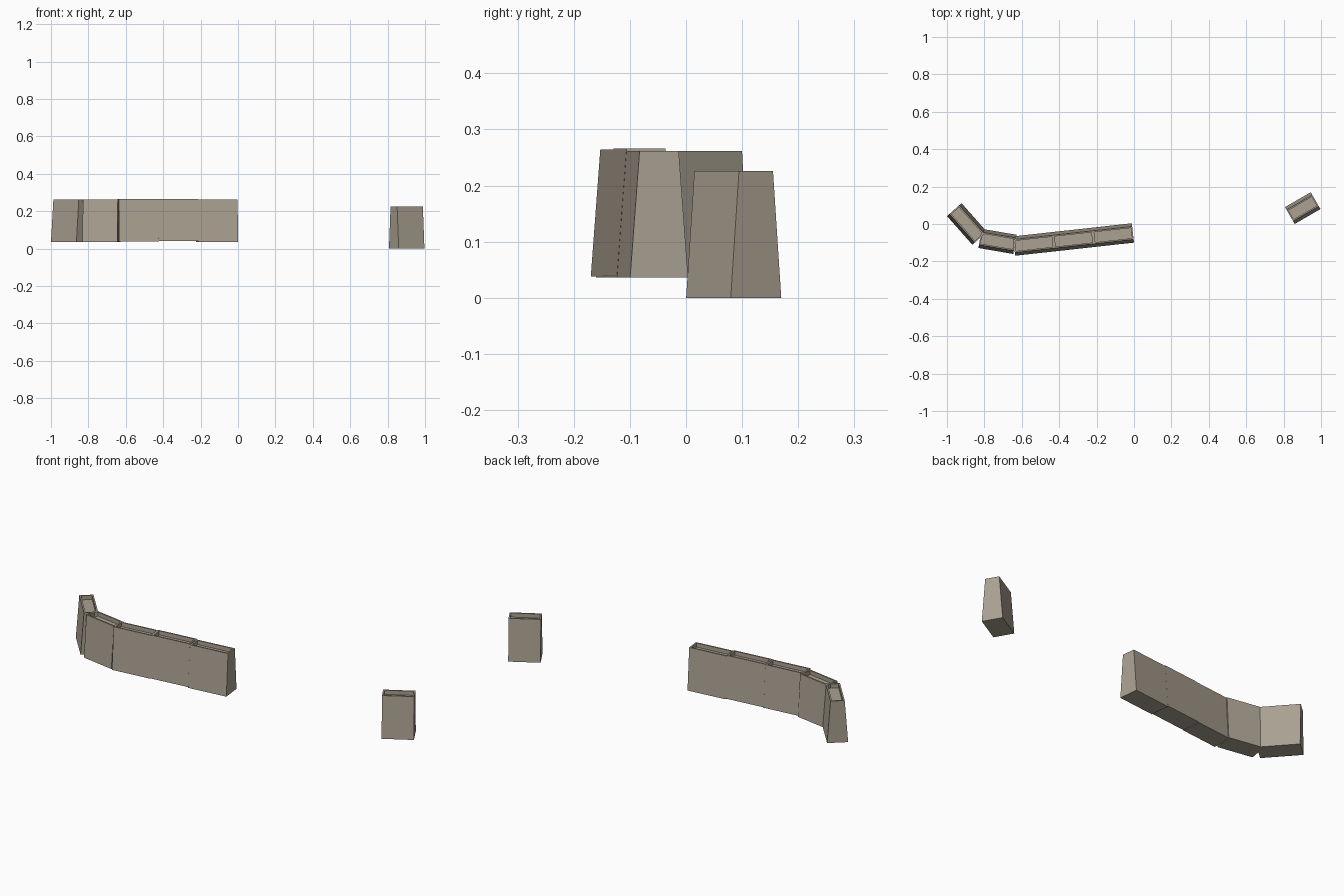
import bpy, bmesh, math
from mathutils import Matrix

cube = bpy.data.objects.get("Cube")
if cube:
    bpy.data.objects.remove(cube, do_unlink=True)

HEIGHT = 0.226
BASE_WIDTH = 0.104
TOP_WIDTH = 0.07
RIM = 0.011
DEPTH = 0.022

stone = bpy.data.materials.new("weathered stone")
stone.use_nodes = True
colour = (0.40, 0.355, 0.285, 1)
stone.diffuse_color = colour
stone.node_tree.nodes["Principled BSDF"].inputs["Base Color"].default_value = colour


def barrier(name, length, x, y, z, degrees):
    """Block with battered long sides, plumb ends and a sunken top."""
    bm = bmesh.new()
    bmesh.ops.create_cube(bm, size=1)
    for v in bm.verts:
        width = TOP_WIDTH if v.co.z > 0 else BASE_WIDTH
        v.co = (v.co.x * length, v.co.y * width, (v.co.z + 0.5) * HEIGHT)
    # Rim around the top, then the recess pushed straight down
    bm.normal_update()
    top = max(bm.faces, key=lambda f: f.calc_center_median().z)
    bmesh.ops.inset_region(bm, faces=[top], thickness=RIM)
    floor = bmesh.ops.extrude_discrete_faces(bm, faces=[top])["faces"][0]
    bmesh.ops.translate(bm, verts=floor.verts, vec=(0, 0, -DEPTH))
    bmesh.ops.recalc_face_normals(bm, faces=bm.faces)
    mesh = bpy.data.meshes.new(name)
    bm.to_mesh(mesh)
    bm.free()
    mesh.materials.append(stone)
    obj = bpy.data.objects.new(name, mesh)
    obj.matrix_world = (Matrix.Translation((x, y, z))
                        @ Matrix.Rotation(math.radians(degrees), 4, "Z"))
    bpy.context.collection.objects.link(obj)


# Straight run of three blocks, starting at its left-hand end
start_x, start_y, run_angle, step = -0.641, -0.118, 6.3, 0.213
for i, base in enumerate((0.038, 0.040, 0.036)):
    d = (i + 0.5) * step
    a = math.radians(run_angle)
    barrier(f"straight_barrier_{i + 1}", step, start_x + d * math.cos(a),
            start_y + d * math.sin(a), base, run_angle)

# Curved end of the wall
barrier("bend_barrier", 0.189, -0.730, -0.093, 0.036, -9.7)
barrier("end_barrier", 0.205, -0.893, 0.0, 0.036, -48.5)

# Detached short block
barrier("detached_barrier", 0.159, 0.902, 0.085, 0.0, 30)
